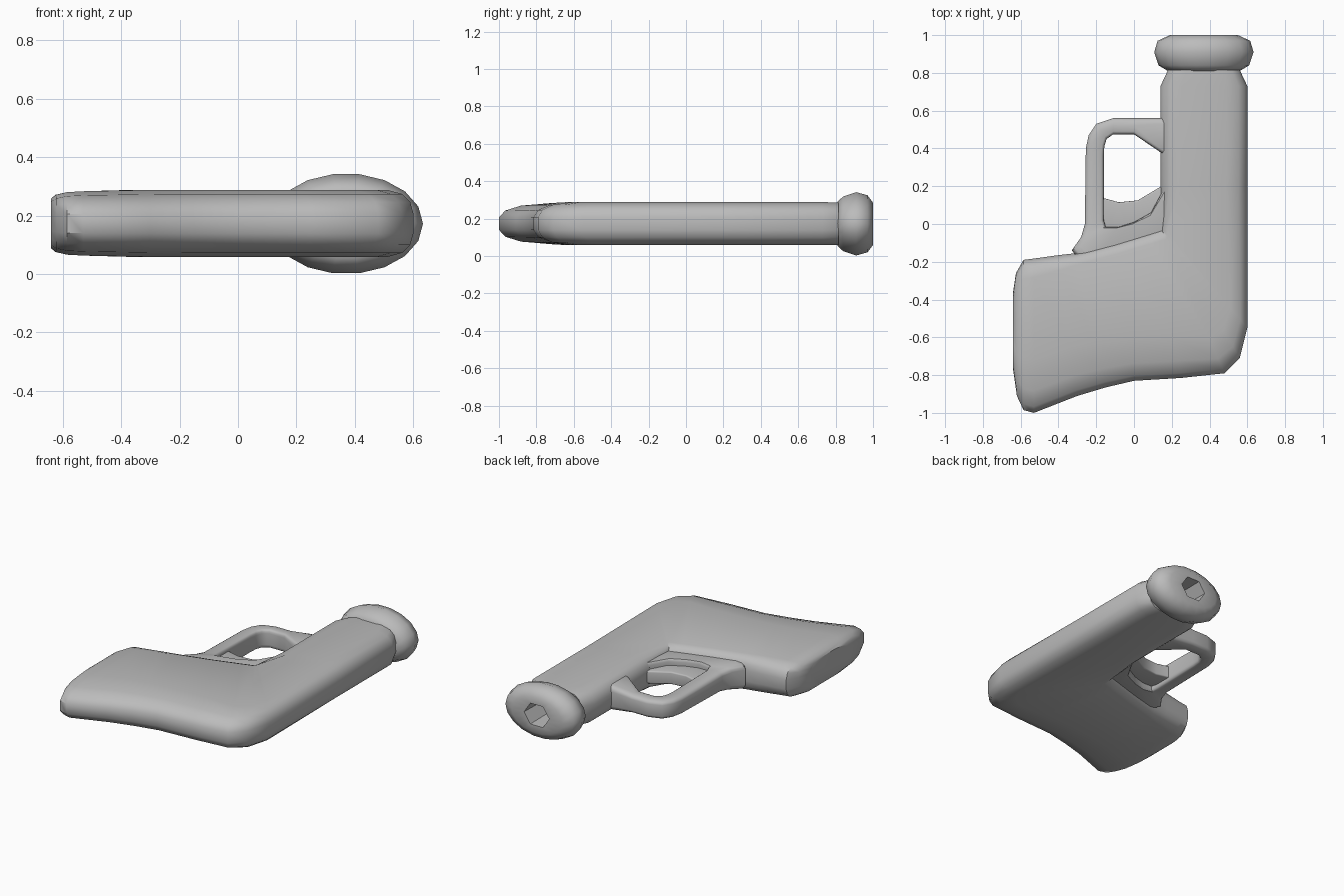
import bpy, bmesh, math

MID = 0.173  # height of the symmetry plane

grey = bpy.data.materials.new("grey")
grey.diffuse_color = (0.5, 0.5, 0.5, 1)


def skin(name, rings, angle=40):
    """Bridge closed rings of equal length, cap both ends, smooth by angle."""
    bm = bmesh.new()
    rows = [[bm.verts.new(p) for p in ring] for ring in rings]
    for a, b in zip(rows, rows[1:]):
        for i in range(len(a)):
            j = (i + 1) % len(a)
            bm.faces.new((a[i], a[j], b[j], b[i]))
    bm.faces.new(rows[0][::-1])
    bm.faces.new(rows[-1])
    bmesh.ops.recalc_face_normals(bm, faces=bm.faces)
    mesh = bpy.data.meshes.new(name)
    bm.to_mesh(mesh)
    bm.free()
    mesh.materials.append(grey)
    obj = bpy.data.objects.new(name, mesh)
    bpy.context.collection.objects.link(obj)
    bpy.ops.object.select_all(action='DESELECT')
    obj.select_set(True)
    bpy.context.view_layer.objects.active = obj
    bpy.ops.object.shade_smooth_by_angle(angle=math.radians(angle))
    return obj


def section(ix, iy, ox, oy, half, r_in, r_out, edge):
    """Rounded slab section from the inner to the outer contour point."""
    length = math.hypot(ox - ix, oy - iy)
    curve = [(0, edge), (0.12, edge + (1 - edge) * 0.48),
             (0.42, edge + (1 - edge) * 0.82), (1, 1)]
    prof = [(d * r_in / length, h * half) for d, h in curve]
    prof += [(1 - d * r_out / length, h * half) for d, h in reversed(curve)]
    loop = prof + [(t, -h) for t, h in reversed(prof)]
    return [(ix + (ox - ix) * t, iy + (oy - iy) * t, MID + h) for t, h in loop]


def sweep(name, stations, edge):
    return skin(name, [section(*s, edge) for s in stations])


# Grip and barrel: inner x, y, outer x, y, half thickness, inner and outer rounding
sweep("body", [
    (-0.64, -0.36, -0.64, -0.77, 0.085, 0.09, 0.15),
    (-0.625, -0.26, -0.62, -0.91, 0.098, 0.10, 0.22),
    (-0.585, -0.19, -0.585, -0.985, 0.107, 0.10, 0.27),
    (-0.53, -0.183, -0.53, -1.0, 0.11, 0.10, 0.28),
    (-0.40, -0.165, -0.30, -0.91, 0.114, 0.08, 0.26),
    (-0.31, -0.155, -0.15, -0.865, 0.115, 0.06, 0.24),
    (-0.10, -0.10, 0.0, -0.83, 0.115, 0.06, 0.22),
    (0.08, -0.045, 0.25, -0.815, 0.115, 0.06, 0.22),
    (0.145, -0.025, 0.48, -0.79, 0.115, 0.06, 0.20),
    (0.145, -0.015, 0.56, -0.71, 0.115, 0.06, 0.17),
    (0.145, 0.0, 0.60, -0.55, 0.115, 0.06, 0.14),
    (0.14, 0.20, 0.60, 0.20, 0.115, 0.11, 0.11),
    (0.14, 0.73, 0.60, 0.73, 0.115, 0.11, 0.11),
    (0.18, 0.815, 0.56, 0.815, 0.113, 0.10, 0.10),
], 0.3)

# Trigger guard loop, running into the web between grip and barrel
sweep("trigger_guard", [
    (0.19, 0.35, 0.19, 0.56, 0.08, 0.02, 0.03),
    (0.14, 0.38, 0.14, 0.56, 0.078, 0.02, 0.03),
    (0.0, 0.475, 0.0, 0.56, 0.06, 0.015, 0.04),
    (-0.11, 0.475, -0.11, 0.56, 0.06, 0.015, 0.04),
    (-0.145, 0.45, -0.20, 0.53, 0.06, 0.015, 0.04),
    (-0.157, 0.41, -0.24, 0.47, 0.06, 0.015, 0.04),
    (-0.16, 0.36, -0.255, 0.40, 0.06, 0.015, 0.04),
    (-0.16, 0.02, -0.26, 0.0, 0.065, 0.015, 0.04),
    (-0.15, -0.015, -0.28, -0.07, 0.072, 0.015, 0.04),
    (-0.08, -0.015, -0.33, -0.14, 0.08, 0.015, 0.05),
    (0.0, 0.01, -0.24, -0.24, 0.08, 0.015, 0.05),
    (0.09, 0.06, 0.02, -0.20, 0.08, 0.015, 0.05),
    (0.165, 0.20, 0.25, 0.0, 0.08, 0.015, 0.05),
], 0.6)

# Thin trigger plate inside the guard
sweep("trigger", [
    (-0.19, 0.145, -0.19, -0.05, 0.04, 0.01, 0.01),
    (-0.08, 0.115, -0.08, -0.06, 0.04, 0.01, 0.01),
    (0.02, 0.125, 0.02, -0.05, 0.04, 0.01, 0.01),
    (0.17, 0.215, 0.17, 0.0, 0.04, 0.01, 0.01),
], 0.8)

# Muzzle: oval rings along the barrel, then a six-sided bore
SEG, CX = 18, 0.37


def oval(y, rx, rz):
    return [(CX + rx * math.cos(2 * math.pi * i / SEG), y,
             MID - 0.001 + rz * math.sin(2 * math.pi * i / SEG)) for i in range(SEG)]


def hexagon(y, rx, rz):
    corner = [(math.cos(math.pi * k / 3), math.sin(math.pi * k / 3)) for k in range(7)]
    ring = []
    for i in range(SEG):
        k, f = i // 3, (i % 3) / 3
        c = corner[k][0] * (1 - f) + corner[k + 1][0] * f
        s = corner[k][1] * (1 - f) + corner[k + 1][1] * f
        ring.append((CX + rx * c, y, MID + rz * s))
    return ring


skin("muzzle", [
    oval(0.81, 0.19, 0.12), oval(0.84, 0.24, 0.148), oval(0.91, 0.263, 0.172),
    oval(0.97, 0.245, 0.155), oval(1.0, 0.18, 0.115),
    hexagon(1.0, 0.09, 0.078), hexagon(0.83, 0.085, 0.073),
], 50)
